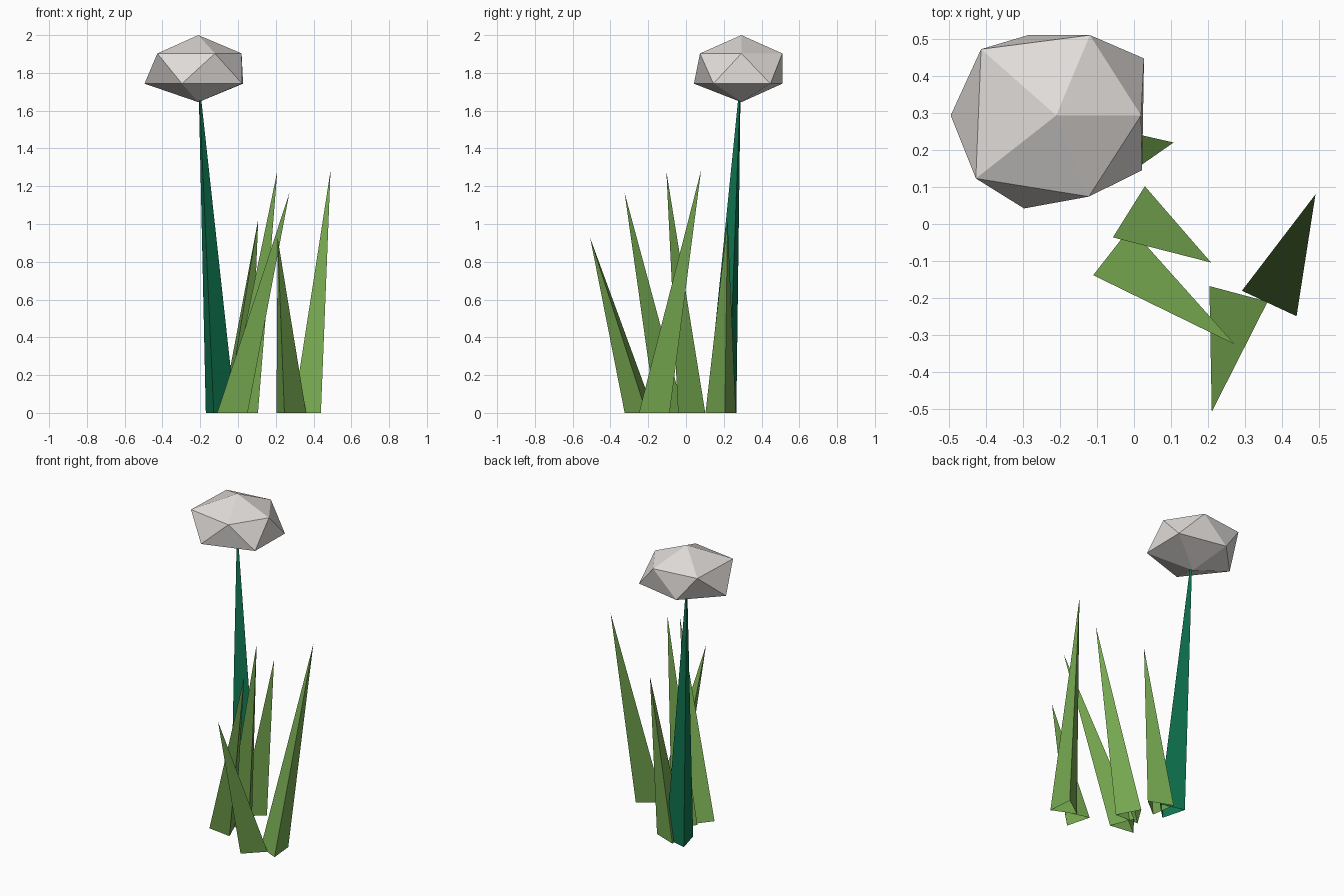
import bpy
from math import cos, sin, radians

cube = bpy.data.objects.get("Cube")
if cube:
    bpy.data.objects.remove(cube, do_unlink=True)


def make_material(name, rgb):
    mat = bpy.data.materials.new(name)
    mat.use_nodes = True
    mat.diffuse_color = (*rgb, 1)
    bsdf = mat.node_tree.nodes["Principled BSDF"]
    bsdf.inputs["Base Color"].default_value = (*rgb, 1)
    bsdf.inputs["Roughness"].default_value = 0.9
    return mat


def make_object(name, verts, faces, mat):
    mesh = bpy.data.meshes.new(name)
    mesh.from_pydata(verts, [], faces)
    mesh.materials.append(mat)
    mesh.update()
    obj = bpy.data.objects.new(name, mesh)
    bpy.context.collection.objects.link(obj)
    return obj


def blade(name, centre, spin, tip, mat, radius=0.094):
    """Leaning three-sided spike, open at the ground."""
    base = [(centre[0] + radius * cos(radians(spin + 120 * i)),
             centre[1] + radius * sin(radians(spin + 120 * i)), 0)
            for i in range(3)]
    faces = [(i, (i + 1) % 3, 3) for i in range(3)]
    return make_object(name, base + [tip], faces, mat)


leaf_green = make_material("leaf green", (0.181, 0.392, 0.080))
stem_green = make_material("stem green", (0.005, 0.188, 0.085))
petal_white = make_material("petal white", (0.75, 0.716, 0.694))

# Grass blades: base centre, spin in degrees, tip
blades = [
    ((0.385, -0.172), 65, (0.49, 0.08, 1.285)),
    ((0.27, -0.234), 15, (0.21, -0.507, 0.925)),
    ((-0.023, -0.103), 82, (0.272, -0.325, 1.165)),
    ((0.026, 0.008), 88, (0.208, -0.104, 1.28)),
    ((-0.027, 0.191), 9, (0.107, 0.22, 1.025)),
]
for n, (centre, spin, tip) in enumerate(blades, 1):
    blade(f"grass_blade_{n}", centre, spin, tip, leaf_green)

# Flower stem, its tip buried in the head
blade("flower_stem", (-0.104, 0.2), 15, (-0.21, 0.29, 1.8), stem_green)

# Flower head: a squashed, slightly uneven twenty-sided ball
hx, hy = -0.21, 0.293
upper = [(0.229, 0), (0.091, 0.217), (-0.203, 0.179), (-0.217, -0.17), (0.088, -0.219)]
lower = [(0.237, 0.154), (-0.076, 0.217), (-0.285, 0), (-0.087, -0.251), (0.232, -0.148)]
verts = [(hx + x, hy + y, 1.903) for x, y in upper]
verts += [(hx + x, hy + y, 1.743) for x, y in lower]
verts += [(hx, hy, 2.0), (hx, hy, 1.645)]
faces = []
for i in range(5):
    j = (i + 1) % 5
    faces += [(i, j, 10), (i, 5 + i, j), (5 + i, 5 + j, j), (5 + j, 5 + i, 11)]
make_object("flower_head", verts, faces, petal_white)
